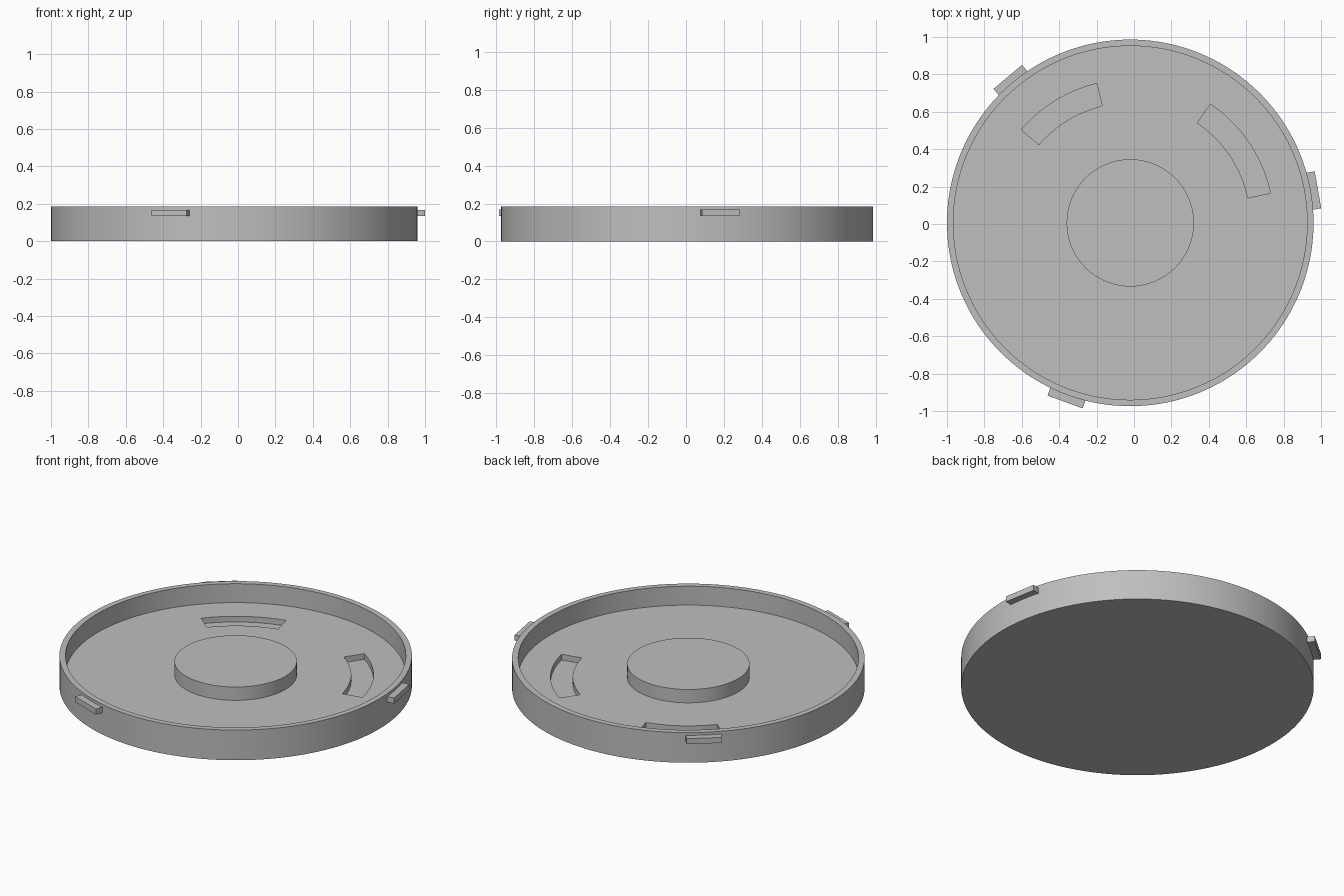
import bpy
import bmesh
from math import radians, cos, sin, tau
from mathutils import Matrix, Vector

default = bpy.data.objects.get("Cube")
if default:
    bpy.data.objects.remove(default, do_unlink=True)

CENTRE = Vector((-0.02, 0.006, 0))
RADIUS, INNER, HEIGHT, FLOOR = 0.98, 0.946, 0.185, 0.069
HUB_RADIUS, HUB_TOP = 0.34, 0.151
SLOT_FLOOR = 0.034

grey = bpy.data.materials.new("plain grey")
grey.use_nodes = True
colour = (0.52, 0.52, 0.52, 1)
grey.diffuse_color = colour
grey.node_tree.nodes["Principled BSDF"].inputs["Base Color"].default_value = colour


def add_object(name, bm):
    bmesh.ops.recalc_face_normals(bm, faces=bm.faces)
    mesh = bpy.data.meshes.new(name)
    bm.to_mesh(mesh)
    bm.free()
    mesh.materials.append(grey)
    obj = bpy.data.objects.new(name, mesh)
    obj.location = CENTRE
    bpy.context.collection.objects.link(obj)
    return obj


def lathe(name, profile, steps=160):
    bm = bmesh.new()
    verts = [bm.verts.new((r, 0, z)) for r, z in profile]
    edges = [bm.edges.new(pair) for pair in zip(verts, verts[1:])]
    bmesh.ops.spin(bm, geom=verts + edges, cent=(0, 0, 0), axis=(0, 0, 1),
                   angle=tau, steps=steps, use_duplicate=False)
    bmesh.ops.remove_doubles(bm, verts=bm.verts, dist=0.0001)
    return add_object(name, bm)


def arc_block(name, start, end, inner, outer, low, high, steps=24):
    """Curved block between two angles and two radii."""
    bm = bmesh.new()
    angles = [radians(start + (end - start) * i / steps) for i in range(steps + 1)]
    outline = [(outer, a) for a in angles] + [(inner, a) for a in reversed(angles)]
    face = bm.faces.new([bm.verts.new((r * cos(a), r * sin(a), low)) for r, a in outline])
    extruded = bmesh.ops.extrude_face_region(bm, geom=[face])["geom"]
    top = [v for v in extruded if isinstance(v, bmesh.types.BMVert)]
    bmesh.ops.translate(bm, verts=top, vec=(0, 0, high - low))
    return add_object(name, bm)


# Round tray with rim, sunken floor and raised hub
tray = lathe("tray", [(0, 0), (RADIUS, 0), (RADIUS, HEIGHT), (INNER, HEIGHT),
                      (INNER, FLOOR), (HUB_RADIUS, FLOOR), (HUB_RADIUS, HUB_TOP),
                      (0, HUB_TOP)])

# Two blind curved slots in the floor
bpy.context.view_layer.objects.active = tray
for start, end in ((12, 56), (103.5, 139.5)):
    cutter = arc_block("slot_cutter", start, end, 0.643, 0.766, SLOT_FLOOR, HEIGHT)
    cutter.hide_render = True
    cut = tray.modifiers.new("slot", "BOOLEAN")
    cut.operation, cut.solver, cut.object = "DIFFERENCE", "EXACT", cutter
    bpy.ops.object.modifier_apply(modifier=cut.name)
    bpy.data.objects.remove(cutter, do_unlink=True)

bpy.ops.object.select_all(action="DESELECT")
tray.select_set(True)
bpy.ops.object.shade_smooth_by_angle(angle=radians(30))

# Three locking tabs around the outside
for name, angle in (("left_tab", 10), ("back_tab", 130), ("front_tab", 250)):
    bm = bmesh.new()
    shape = (Matrix.Rotation(radians(angle), 4, "Z")
             @ Matrix.Translation((0.992, 0, 0.151))
             @ Matrix.Diagonal((0.054, 0.2, 0.034, 1)))
    bmesh.ops.create_cube(bm, size=1, matrix=shape)
    add_object(name, bm)
